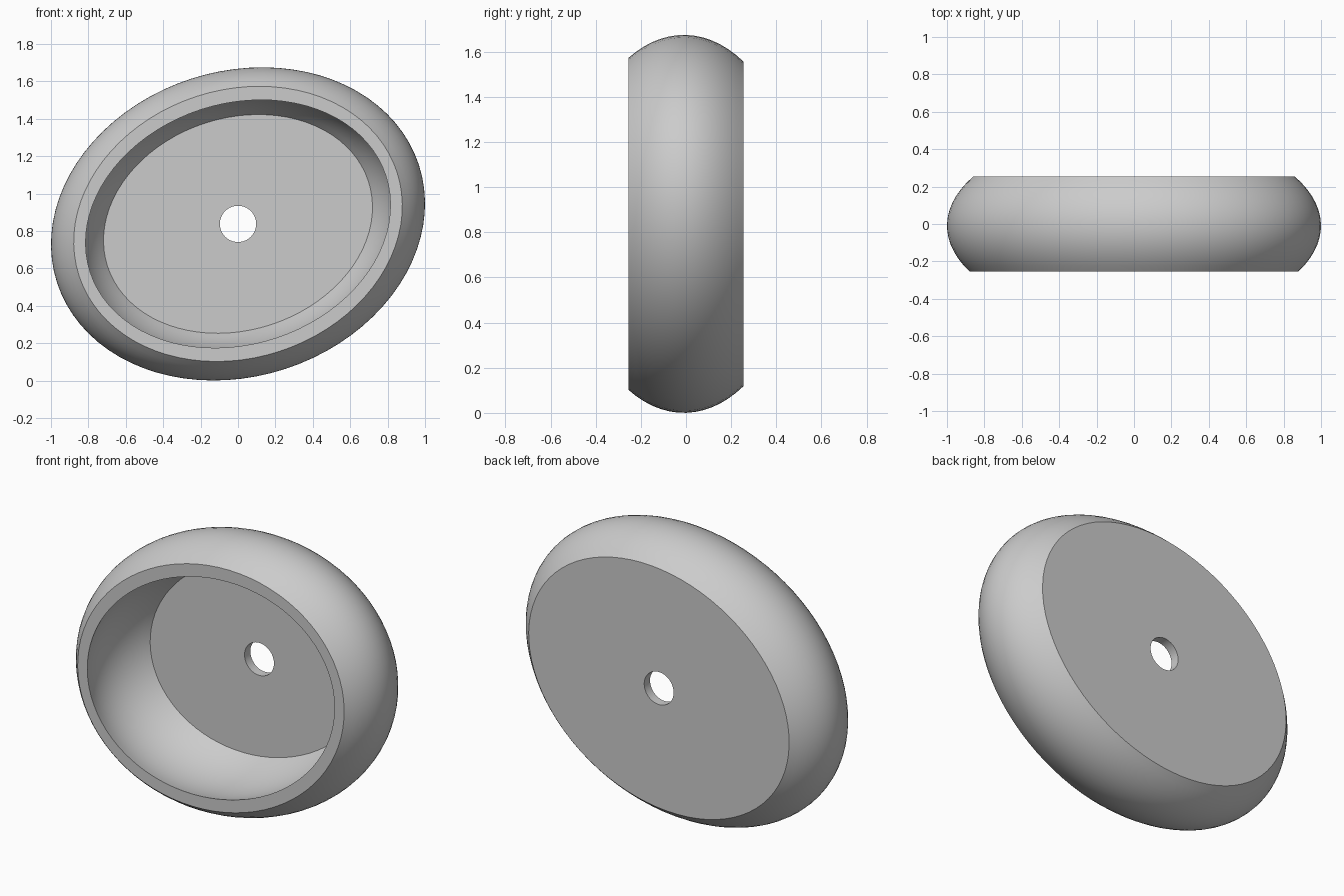
import bpy, bmesh, math

if "Cube" in bpy.data.objects:
    bpy.data.objects.remove(bpy.data.objects["Cube"])

SEG = 80                       # sides around the dish
TILT = math.radians(18.05)     # lean of the long axis
CZ = 0.8375                    # height of the centre


def ring(bm, y, a, b):
    """Tilted ellipse of vertices at depth y."""
    verts = []
    for i in range(SEG):
        t = 2 * math.pi * i / SEG
        u, v = a * math.cos(t), b * math.sin(t)
        x = u * math.cos(TILT) - v * math.sin(TILT)
        z = u * math.sin(TILT) + v * math.cos(TILT)
        verts.append(bm.verts.new((x, y, z + CZ)))
    return verts


def bulge(a, b, y0, y1, cy, c, steps):
    """Slices (y, a, b) of an ellipsoid between two depths."""
    p0, p1 = math.asin((y0 - cy) / c), math.asin((y1 - cy) / c)
    out = []
    for i in range(steps + 1):
        p = p0 + (p1 - p0) * i / steps
        out.append((cy + c * math.sin(p), a * math.cos(p), b * math.cos(p)))
    return out


# Closed cross-section: outer wall, back plate, hole, floor, inner wall, rim
outer = bulge(1.0176, 0.8158, -0.255, 0.255, -0.009, 0.515, 14)
hole = [(0.255, 0.097, 0.097), (0.2, 0.097, 0.097)]
inner = bulge(0.8567, 0.662, -0.255, 0.2, -0.11, 0.6, 12)[::-1]

bm = bmesh.new()
rings = [ring(bm, *s) for s in outer + hole + inner]
for k, r in enumerate(rings):
    n = rings[(k + 1) % len(rings)]
    for i in range(SEG):
        j = (i + 1) % SEG
        bm.faces.new((r[i], r[j], n[j], n[i]))
bmesh.ops.recalc_face_normals(bm, faces=bm.faces)

mesh = bpy.data.meshes.new("hollow_dish")
bm.to_mesh(mesh)
bm.free()
dish = bpy.data.objects.new("hollow_dish", mesh)
bpy.context.collection.objects.link(dish)

# Smooth walls with crisp rim, floor and hole edges
bpy.context.view_layer.objects.active = dish
dish.select_set(True)
bpy.ops.object.shade_smooth_by_angle(angle=math.radians(25))
